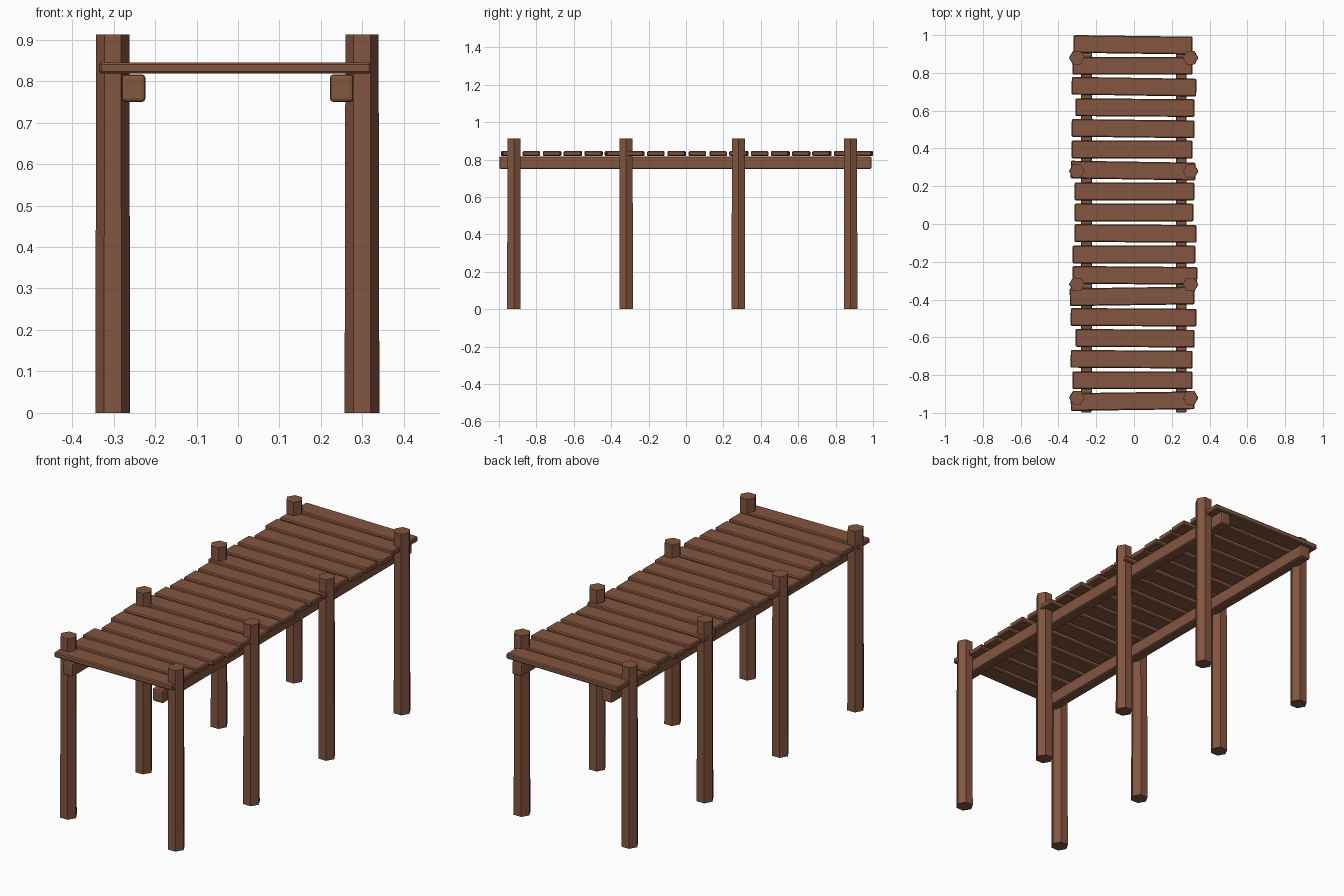
import bpy, math

if "Cube" in bpy.data.objects:
    bpy.data.objects.remove(bpy.data.objects["Cube"])

# Single weathered timber colour
wood = bpy.data.materials.new("brown_wood")
wood.use_nodes = True
colour = (0.23, 0.092, 0.05, 1)
wood.diffuse_color = colour
bsdf = wood.node_tree.nodes["Principled BSDF"]
bsdf.inputs["Base Color"].default_value = colour
bsdf.inputs["Roughness"].default_value = 0.9


def timber(name, centre, size, bevel, segments=1, yaw=0):
    """Rectangular timber with softened edges."""
    bpy.ops.mesh.primitive_cube_add(size=1, location=centre)
    ob = bpy.context.object
    ob.name = name
    ob.scale = size
    bpy.ops.object.transform_apply(location=False, rotation=False, scale=True)
    ob.rotation_euler.z = math.radians(yaw)
    ob.data.materials.append(wood)
    mod = ob.modifiers.new("edges", 'BEVEL')
    mod.width = bevel
    mod.segments = segments
    return ob


# Hexagonal support posts, slightly thicker at the foot
HEIGHT = 0.912
for row, y in enumerate((-0.92, -0.32, 0.28, 0.88), 1):
    for side, x in (("left", 0.299), ("right", -0.302)):
        bpy.ops.mesh.primitive_cone_add(
            vertices=6, radius1=0.042, radius2=0.04, depth=HEIGHT,
            location=(x, y, HEIGHT / 2), rotation=(0, 0, math.radians(30)))
        post = bpy.context.object
        post.name = f"{side}_post_{row}"
        post.data.materials.append(wood)

# Long beams under the deck
for side, x in (("left", 0.25), ("right", -0.252)):
    timber(side + "_beam", (x, -0.003, 0.783), (0.057, 1.99, 0.066), 0.008, 2)

# Deck planks from back to front: right end, left end, yaw in degrees
planks = [
    (-.32, .31, -.8), (-.325, .31, 0), (-.33, .33, -.9), (-.31, .32, -.4),
    (-.33, .32, -.7), (-.33, .31, 0), (-.335, .325, -.9), (-.315, .32, 0),
    (-.315, .315, 0), (-.315, .33, -.4), (-.325, .325, 0), (-.325, .335, -.5),
    (-.34, .32, .8), (-.335, .33, -.4), (-.31, .32, -.4), (-.335, .31, -.4),
    (-.325, .31, 0), (-.335, .32, .8)]
for i, (x0, x1, yaw) in enumerate(planks):
    timber(f"plank_{i + 1}", ((x0 + x1) / 2, 0.949 - 0.111 * i, 0.832),
           (x1 - x0, 0.094, 0.027), 0.005, 1, yaw)
